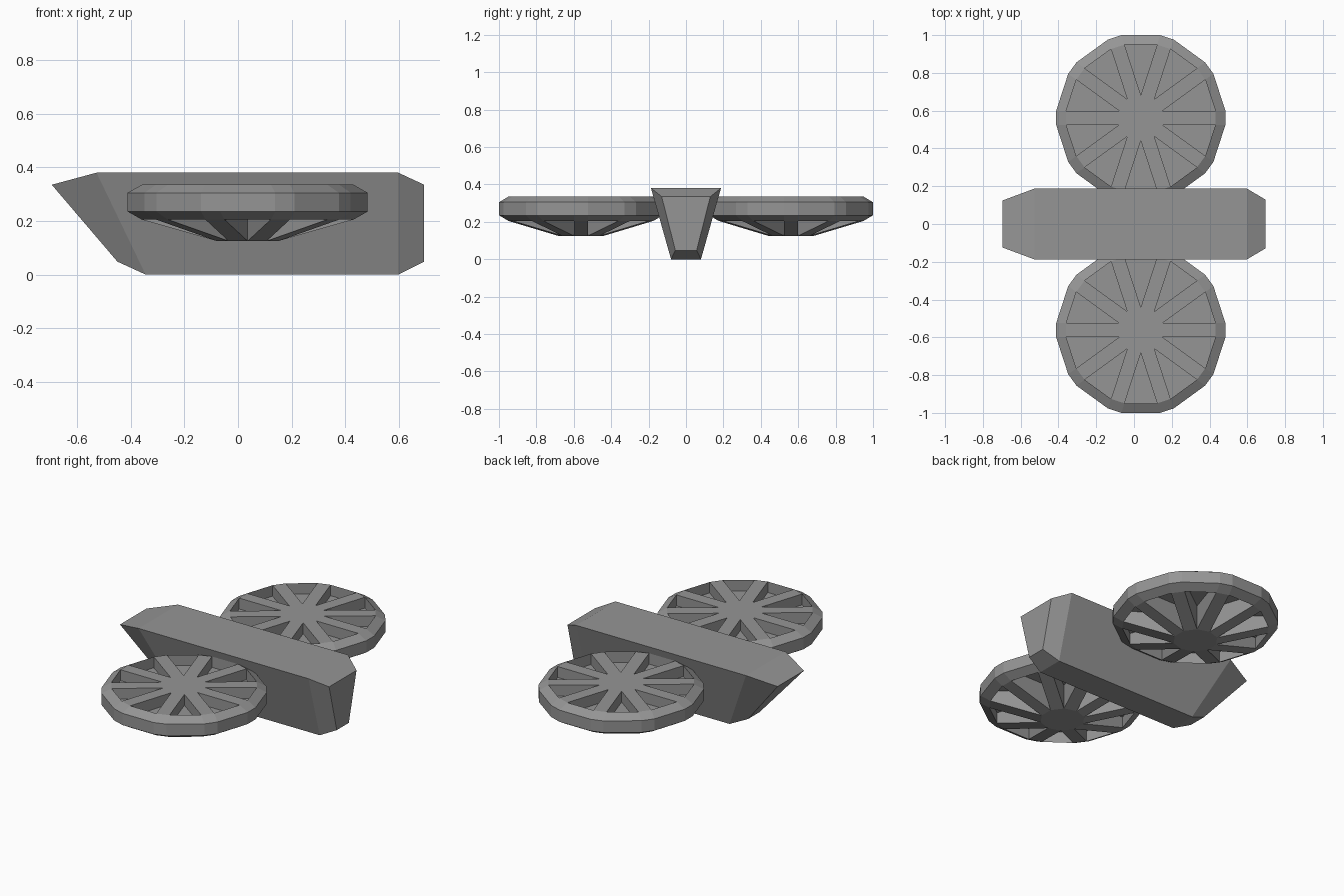
import bpy, bmesh, math
from mathutils import Vector

cube = bpy.data.objects.get("Cube")
if cube:
    bpy.data.objects.remove(cube, do_unlink=True)

grey = bpy.data.materials.new("mid grey")
grey.use_nodes = True
grey.diffuse_color = (0.3, 0.3, 0.3, 1)
grey.node_tree.nodes["Principled BSDF"].inputs["Base Color"].default_value = grey.diffuse_color


def finish(bm, name):
    mesh = bpy.data.meshes.new(name)
    bm.to_mesh(mesh)
    bm.free()
    mesh.materials.append(grey)
    obj = bpy.data.objects.new(name, mesh)
    bpy.context.collection.objects.link(obj)
    return obj


def face(bm, *points):
    return bm.faces.new([bm.verts.new(p) for p in points])


# Hull: four trapezoid sections lofted from the raked bow to the blunt stern
def make_hull():
    # each section: top x, top half width, top z, bottom x, bottom half width, bottom z
    sections = [
        (-0.695, 0.125, 0.335, -0.45, 0.055, 0.048),
        (-0.528, 0.187, 0.38, -0.345, 0.08, 0),
        (0.598, 0.187, 0.38, 0.598, 0.08, 0),
        (0.695, 0.13, 0.335, 0.695, 0.057, 0.048),
    ]
    bm = bmesh.new()
    rings = []
    for tx, tw, tz, bx, bw, bz in sections:
        corners = [(tx, -tw, tz), (tx, tw, tz), (bx, bw, bz), (bx, -bw, bz)]
        rings.append([bm.verts.new(c) for c in corners])
    for a, b in zip(rings, rings[1:]):
        for i in range(4):
            j = (i + 1) % 4
            bm.faces.new((a[i], a[j], b[j], b[i]))
    bm.faces.new(rings[0])
    bm.faces.new(rings[-1])
    bmesh.ops.recalc_face_normals(bm, faces=bm.faces)
    finish(bm, "hull")


SPOKES = 10
STEP = math.tau / SPOKES
HALF_WIDTH = 0.0375
HUB, INNER, OUTER = HALF_WIDTH / math.tan(STEP / 2), 0.395, 0.448
TOP, RIM_HIGH, WEB, RIM_LOW, RIM_BOTTOM, HUB_BOTTOM = 0.335, 0.305, 0.27, 0.235, 0.205, 0.125


# Point on the side (-1 or 1) of spoke k, at a distance along the spoke
def spoke_point(k, side, distance, z):
    along = Vector((math.cos(k * STEP), math.sin(k * STEP), 0))
    across = Vector((-along.y, along.x, 0))
    return along * distance + across * side * HALF_WIDTH + Vector((0, 0, z))


# Spoked wheel: hub and spokes flush on top, dished below, with a bevelled rim
def make_wheel(name, y):
    bm = bmesh.new()
    rim = [(INNER, TOP), (OUTER, RIM_HIGH), (OUTER, RIM_LOW), (INNER, RIM_BOTTOM)]
    for k in range(SPOKES):
        # rim strips over the spoke end and over the following gap
        for start, end in (((k, -1), (k, 1)), ((k, 1), (k + 1, -1))):
            for low, high in zip(rim, rim[1:]):
                face(bm, spoke_point(*start, *low), spoke_point(*start, *high),
                     spoke_point(*end, *high), spoke_point(*end, *low))
        # inner rim wall in the gap
        face(bm, spoke_point(k, 1, INNER, TOP), spoke_point(k + 1, -1, INNER, TOP),
             spoke_point(k + 1, -1, INNER, RIM_BOTTOM), spoke_point(k, 1, INNER, RIM_BOTTOM))
        # spoke top, sloping underside and sides
        upper = [spoke_point(k, s, d, TOP) for s, d in
                 ((-1, HUB), (-1, INNER), (1, INNER), (1, HUB))]
        lower = [spoke_point(k, s, d, z) for s, d, z in
                 ((-1, HUB, HUB_BOTTOM), (-1, INNER, RIM_BOTTOM),
                  (1, INNER, RIM_BOTTOM), (1, HUB, HUB_BOTTOM))]
        face(bm, *upper)
        face(bm, *reversed(lower))
        face(bm, lower[0], lower[1], upper[1], upper[0])
        face(bm, lower[2], lower[3], upper[3], upper[2])
    # hub caps
    face(bm, *[spoke_point(k, 1, HUB, TOP) for k in range(SPOKES)])
    face(bm, *[spoke_point(k, 1, HUB, HUB_BOTTOM) for k in reversed(range(SPOKES))])
    bmesh.ops.remove_doubles(bm, verts=bm.verts, dist=0.0005)
    bmesh.ops.recalc_face_normals(bm, faces=bm.faces)
    wheel = finish(bm, name)

    # thin web closing the gaps between spokes
    bm = bmesh.new()
    for k in range(SPOKES):
        face(bm, spoke_point(k, 1, HUB, WEB), spoke_point(k, 1, INNER, WEB),
             spoke_point(k + 1, -1, INNER, WEB))
    web = finish(bm, name + "_web")
    # quarter turn symmetry puts a gap at the outermost point
    for obj in (wheel, web):
        obj.location = (0.036, y, 0)


make_hull()
make_wheel("left_side_wheel", 0.562)
make_wheel("right_side_wheel", -0.562)
